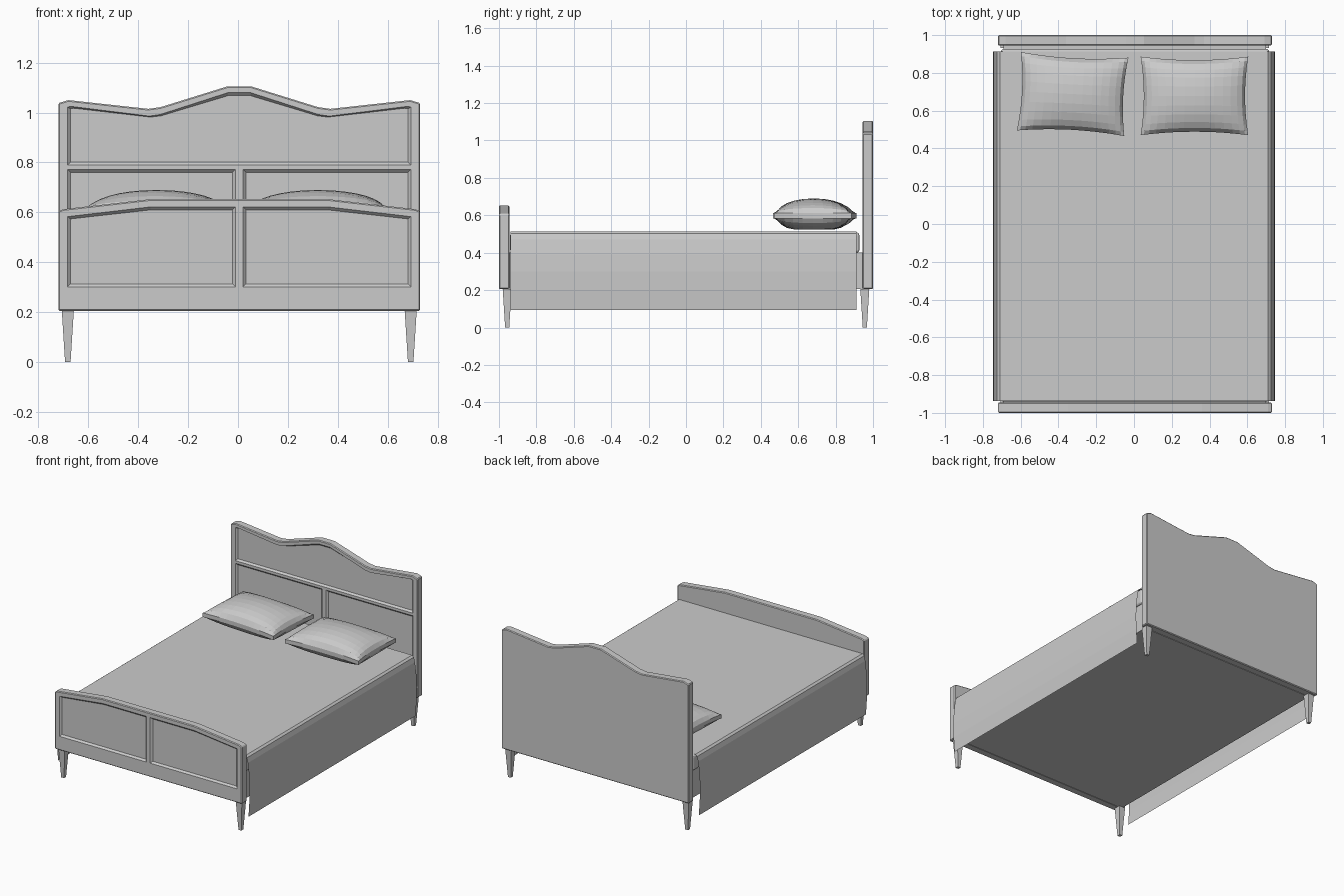
import bpy, bmesh, math
from mathutils import Matrix

if "Cube" in bpy.data.objects:
    bpy.data.objects.remove(bpy.data.objects["Cube"])

CX = 0.005  # frame centre in x


def finish(name, bm, bevel=0.0, segments=1):
    bmesh.ops.recalc_face_normals(bm, faces=bm.faces)
    me = bpy.data.meshes.new(name)
    bm.to_mesh(me)
    bm.free()
    ob = bpy.data.objects.new(name, me)
    bpy.context.collection.objects.link(ob)
    if bevel:
        add_bevel(ob, bevel, segments)
    return ob


def add_bevel(ob, width, segments=1):
    m = ob.modifiers.new("edge_bevel", 'BEVEL')
    m.width, m.segments = width, segments
    m.limit_method, m.angle_limit = 'ANGLE', math.radians(40)


def loft(name, rings):
    """Closed solid through matching rings of points."""
    bm = bmesh.new()
    vs = [[bm.verts.new(p) for p in r] for r in rings]
    n = len(vs[0])
    for a, b in zip(vs, vs[1:]):
        for i in range(n):
            bm.faces.new((a[i], a[(i + 1) % n], b[(i + 1) % n], b[i]))
    bm.faces.new(vs[0])
    bm.faces.new(vs[-1])
    return finish(name, bm)


def box(name, x0, x1, y0, y1, z0, z1):
    ring = [(x0, z0), (x1, z0), (x1, z1), (x0, z1)]
    return loft(name, [[(x, y, z) for x, z in ring] for y in (y0, y1)])


def mirrored(half):
    """Left half (x <= 0) of a profile, completed to the right."""
    return half + [(-x, z) for x, z in reversed(half) if x < -1e-6]


def prism(name, poly, y0, y1):
    return loft(name, [[(x + CX, y, z) for x, z in poly] for y in (y0, y1)])


def recess(board, poly, y, edge=0.012, depth=0.012):
    """Cut a panel with a sloped border into the front of a board."""
    xs, zs = [p[0] for p in poly], [p[1] for p in poly]
    mx, mz = (min(xs) + max(xs)) / 2, (min(zs) + max(zs)) / 2
    sx = 1 - 2 * edge / (max(xs) - min(xs))
    sz = 1 - 2 * edge / (max(zs) - min(zs))
    inner = [(mx + (x - mx) * sx, mz + (z - mz) * sz) for x, z in poly]
    rings = [[(x + CX, yy, z) for x, z in p]
             for p, yy in ((poly, y - 0.01), (poly, y), (inner, y + depth))]
    cutter = loft("panel_cutter", rings)
    cutter.hide_render = True
    cutter.hide_set(True)
    m = board.modifiers.new("panel", 'BOOLEAN')
    m.operation, m.solver, m.object = 'DIFFERENCE', 'EXACT', cutter


def flip(poly):
    return [(-x, z) for x, z in reversed(poly)]


# headboard with wavy crest, one wide and two lower panels
head = mirrored([(-0.725, 0.205), (-0.725, 1.038), (-0.685, 1.05), (-0.365, 1.015),
                 (-0.315, 1.022), (-0.048, 1.105)])
headboard = prism("headboard", head, 0.945, 1.0)
add_bevel(headboard, 0.005)
recess(headboard, mirrored([(-0.688, 0.79), (-0.688, 1.022), (-0.675, 1.025), (-0.362, 0.986),
                            (-0.318, 0.992), (-0.045, 1.08)]), 0.945)
low = [(-0.688, 0.30), (-0.688, 0.772), (-0.015, 0.772), (-0.015, 0.30)]
for p in (low, flip(low)):
    recess(headboard, p, 0.945)

# footboard with shallow arched top and two panels
foot = mirrored([(-0.725, 0.205), (-0.725, 0.605), (-0.705, 0.613), (-0.355, 0.653)])
footboard = prism("footboard", foot, -1.0, -0.945)
add_bevel(footboard, 0.005)
fp = [(-0.688, 0.302), (-0.688, 0.583), (-0.355, 0.622), (-0.015, 0.622), (-0.015, 0.302)]
for p in (fp, flip(fp)):
    recess(footboard, p, -1.0)

# bed base and mattress
box("bed_base", CX - 0.695, CX + 0.695, -0.946, 0.946, 0.205, 0.40)
mattress = box("mattress", CX - 0.71, CX + 0.71, -0.94, 0.927, 0.40, 0.508)
add_bevel(mattress, 0.015, 3)

# tapered legs
for sx, xn in ((-1, "left"), (1, "right")):
    for sy, yn in ((-1, "front"), (1, "back")):
        rings = [[(CX + sx * 0.687 + i * w, sy * 0.956 + j * w, z)
                  for i, j in ((-1, -1), (1, -1), (1, 1), (-1, 1))]
                 for z, w in ((0.0, 0.011), (0.206, 0.024))]
        loft(f"{yn}_{xn}_leg", rings)

# blanket sheet draped over the mattress, hanging past the base
half = [(-0.738, 0.095), (-0.745, 0.20), (-0.747, 0.30), (-0.743, 0.39), (-0.733, 0.47),
        (-0.724, 0.503), (-0.71, 0.514)]
bm = bmesh.new()
rows = [[bm.verts.new((x, y, z)) for x, z in mirrored(half)]
        for y in (-0.938, 0.912)]
for i in range(len(rows[0]) - 1):
    bm.faces.new((rows[0][i], rows[0][i + 1], rows[1][i + 1], rows[1][i]))
finish("blanket", bm)


# pillows: two domed sheets joined by a narrow seam band
def pillow(name, x, y, angle):
    nu, nv, hw, hd = 14, 10, 0.285, 0.208
    bm = bmesh.new()
    sheets = []
    for side, height in ((1, 0.078), (-1, 0.060)):
        g = []
        for i in range(nu + 1):
            row = []
            for j in range(nv + 1):
                u = math.sin((2 * i / nu - 1) * 1.35) / math.sin(1.35)
                v = math.sin((2 * j / nv - 1) * 1.3) / math.sin(1.3)
                px = hw * u * (1 - 0.06 * (1 - v * v))
                py = hd * v * (1 - 0.09 * (1 - u * u))
                f = max(0.0, (1 - u * u) * (1 - v * v))
                d = f ** 0.5 if side > 0 else min(1, 1.25 * f ** 0.5)
                row.append(bm.verts.new((px, py, side * (0.014 + height * d))))
            g.append(row)
        for i in range(nu):
            for j in range(nv):
                bm.faces.new((g[i][j], g[i + 1][j], g[i + 1][j + 1], g[i][j + 1]))
        sheets.append([g[i][0] for i in range(nu)] + [g[nu][j] for j in range(nv)] +
                      [g[i][nv] for i in range(nu, 0, -1)] + [g[0][j] for j in range(nv, 0, -1)])
    a, b = sheets
    for k in range(len(a)):
        n = (k + 1) % len(a)
        bm.faces.new((a[k], a[n], b[n], b[k]))
    bm.transform(Matrix.Translation((x, y, 0.598)) @ Matrix.Rotation(math.radians(angle), 4, 'Z'))
    finish(name, bm)


pillow("left_pillow", -0.325, 0.688, -3)
pillow("right_pillow", 0.32, 0.678, 0)
